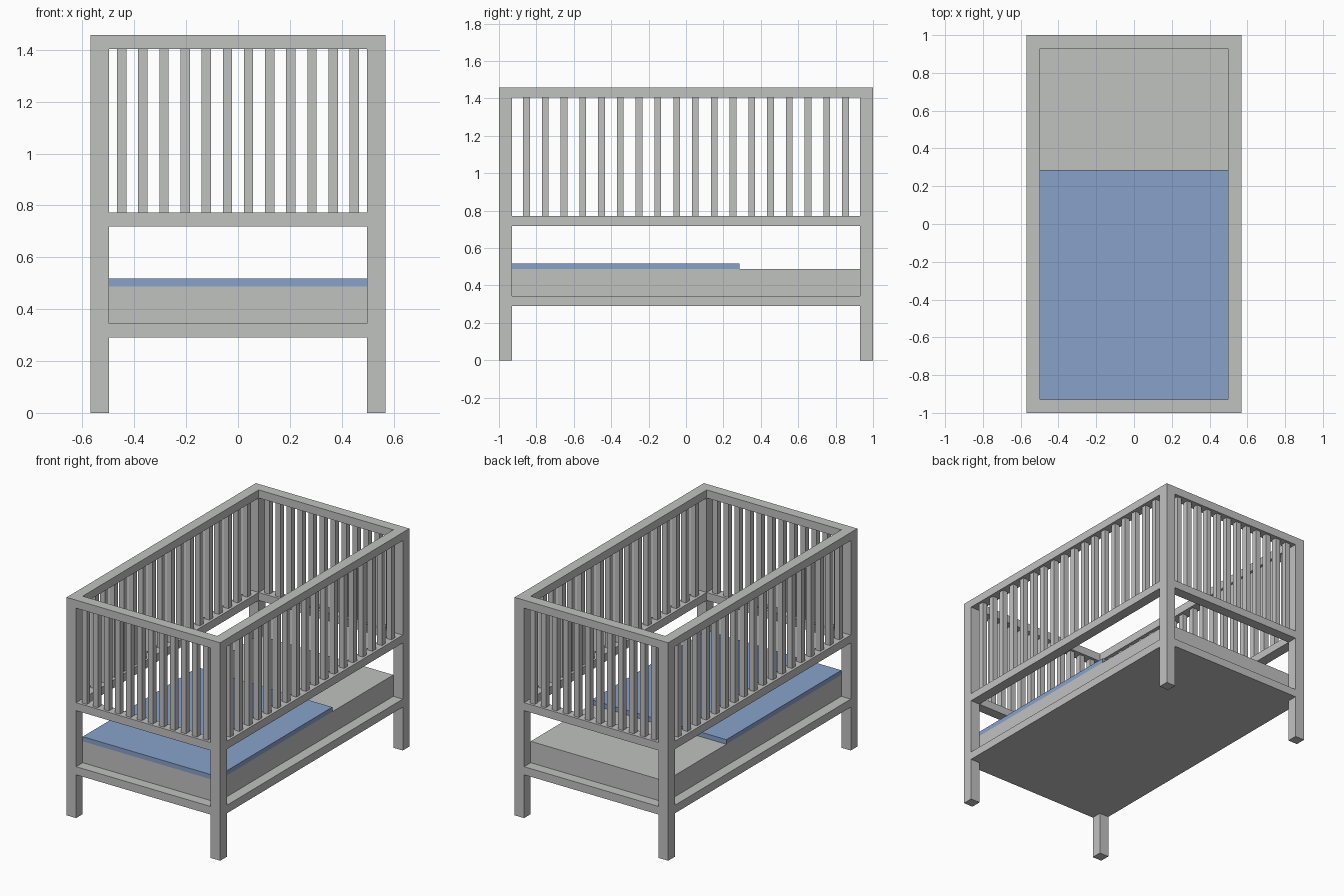
import bpy, bmesh
from mathutils import Matrix, Vector

if "Cube" in bpy.data.objects:
    bpy.data.objects.remove(bpy.data.objects["Cube"])

# Overall sizes
X, Y, H, T = 0.568, 1.0, 1.458, 0.07     # half width, half length, height, post thickness
XI, YI = X - T, Y - T                    # inner half sizes
BASE0, BASE1 = 0.29, 0.344               # bottom rail
MID0, MID1 = 0.719, 0.772                # middle rail
TOP0 = 1.404                             # underside of top rail
MAT_TOP, COVER_TOP = 0.487, 0.518
SLAT = 0.036


def material(name, rgb):
    m = bpy.data.materials.new(name)
    m.diffuse_color = (*rgb, 1)
    m.use_nodes = True
    m.node_tree.nodes["Principled BSDF"].inputs["Base Color"].default_value = m.diffuse_color
    return m


grey = material("pale grey", (0.53, 0.54, 0.53))
blue = material("soft blue", (0.25, 0.36, 0.60))


def boxes(name, spans, mat):
    """One object made of boxes, each given as (x0, x1, y0, y1, z0, z1)."""
    bm = bmesh.new()
    for x0, x1, y0, y1, z0, z1 in spans:
        centre = Vector((x0 + x1, y0 + y1, z0 + z1)) / 2
        size = Matrix.Diagonal((x1 - x0, y1 - y0, z1 - z0, 1))
        bmesh.ops.create_cube(bm, size=1, matrix=Matrix.Translation(centre) @ size)
    me = bpy.data.meshes.new(name)
    bm.to_mesh(me)
    bm.free()
    me.materials.append(mat)
    ob = bpy.data.objects.new(name, me)
    bpy.context.collection.objects.link(ob)
    return ob


def around(c, w):
    return c - w / 2, c + w / 2


# Corner posts
boxes("corner_posts", [(*around(sx * (X - T / 2), T), *around(sy * (Y - T / 2), T), 0, H)
                       for sx in (-1, 1) for sy in (-1, 1)], grey)

# Three rails on each of the four sides
for name, z0, z1 in (("bottom_rails", BASE0, BASE1), ("middle_rails", MID0, MID1), ("top_rails", TOP0, H)):
    spans = []
    for s in (-1, 1):
        spans.append((-XI, XI, *around(s * (Y - T / 2), T), z0, z1))
        spans.append((*around(s * (X - T / 2), T), -YI, YI, z0, z1))
    boxes(name, spans, grey)

# Upright slats: 12 on each end, 18 on each side
for s, end, side in ((-1, "front_slats", "left_slats"), (1, "back_slats", "right_slats")):
    boxes(end, [(*around((i - 5.5) * 0.0815, SLAT), *around(s * (Y - T / 2), SLAT), MID1, TOP0)
                for i in range(12)], grey)
    boxes(side, [(*around(s * (X - T / 2), SLAT), *around((i - 8.5) * 0.1003, SLAT), MID1, TOP0)
                 for i in range(18)], grey)

# Base board, mattress and blanket
boxes("base_board", [(-XI, XI, -YI, YI, BASE0, BASE1)], grey)
boxes("mattress", [(-XI, XI, -YI, YI, BASE1, MAT_TOP)], grey)
boxes("blanket", [(-XI, XI, -YI, 0.285, MAT_TOP, COVER_TOP)], blue)
